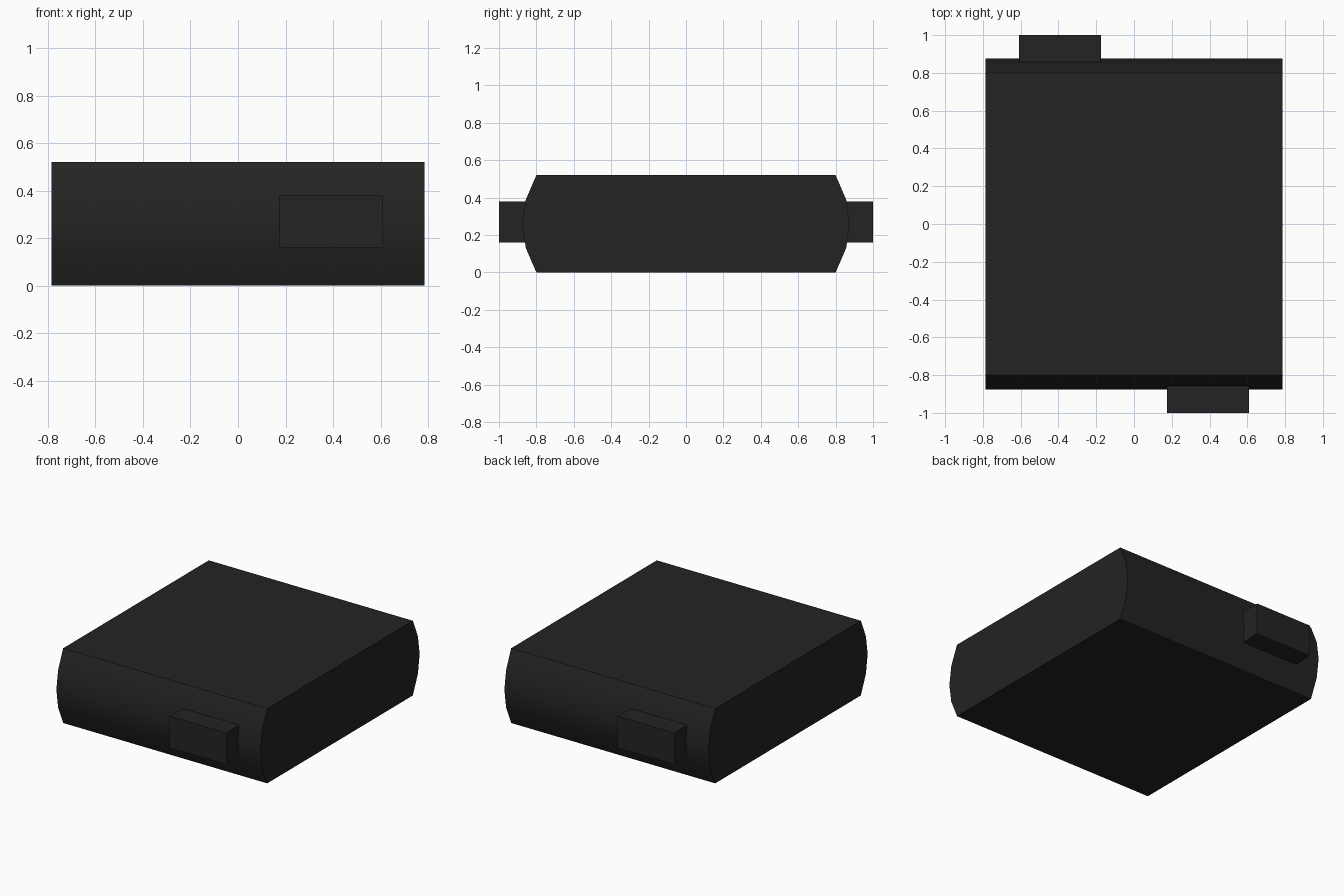
import bpy, bmesh, math

default = bpy.data.objects.get("Cube")
if default:
    bpy.data.objects.remove(default, do_unlink=True)

HALF_WIDTH, HALF_DEPTH, HEIGHT, BULGE = 0.785, 0.80, 0.52, 0.075
SEGMENTS = 4

black = bpy.data.materials.new("matte_black")
black.use_nodes = True
colour = (0.017, 0.017, 0.017, 1)
black.diffuse_color = colour
black.node_tree.nodes["Principled BSDF"].inputs["Base Color"].default_value = colour


def add_prism(name, profile, x0, x1):
    """Extrude a closed (y, z) profile along x."""
    bm = bmesh.new()
    face = bm.faces.new([bm.verts.new((x0, y, z)) for y, z in profile])
    result = bmesh.ops.extrude_face_region(bm, geom=[face])
    moved = [v for v in result["geom"] if isinstance(v, bmesh.types.BMVert)]
    bmesh.ops.translate(bm, verts=moved, vec=(x1 - x0, 0, 0))
    bmesh.ops.recalc_face_normals(bm, faces=bm.faces)
    mesh = bpy.data.meshes.new(name)
    bm.to_mesh(mesh)
    bm.free()
    mesh.materials.append(black)
    obj = bpy.data.objects.new(name, mesh)
    bpy.context.collection.objects.link(obj)
    return obj


# Body: flat slab with shallow bowed front and back ends
bow = []
for i in range(SEGMENTS + 1):
    t = 2 * i / SEGMENTS - 1
    bow.append((HALF_DEPTH + BULGE * (1 - t * t), HEIGHT * i / SEGMENTS))
profile = bow + [(-y, z) for y, z in reversed(bow)]
body = add_prism("body", profile, -HALF_WIDTH, HALF_WIDTH)

bpy.ops.object.select_all(action="DESELECT")
body.select_set(True)
bpy.context.view_layer.objects.active = body
bpy.ops.object.shade_smooth_by_angle(angle=math.radians(30))

# Tabs: one on each end, offset to opposite sides
for name, side in (("front_tab", 1), ("back_tab", -1)):
    tab = [(-side * y, z) for y, z in ((0.83, 0.16), (1, 0.16), (1, 0.38), (0.83, 0.38))]
    add_prism(name, tab, side * 0.175, side * 0.61)
